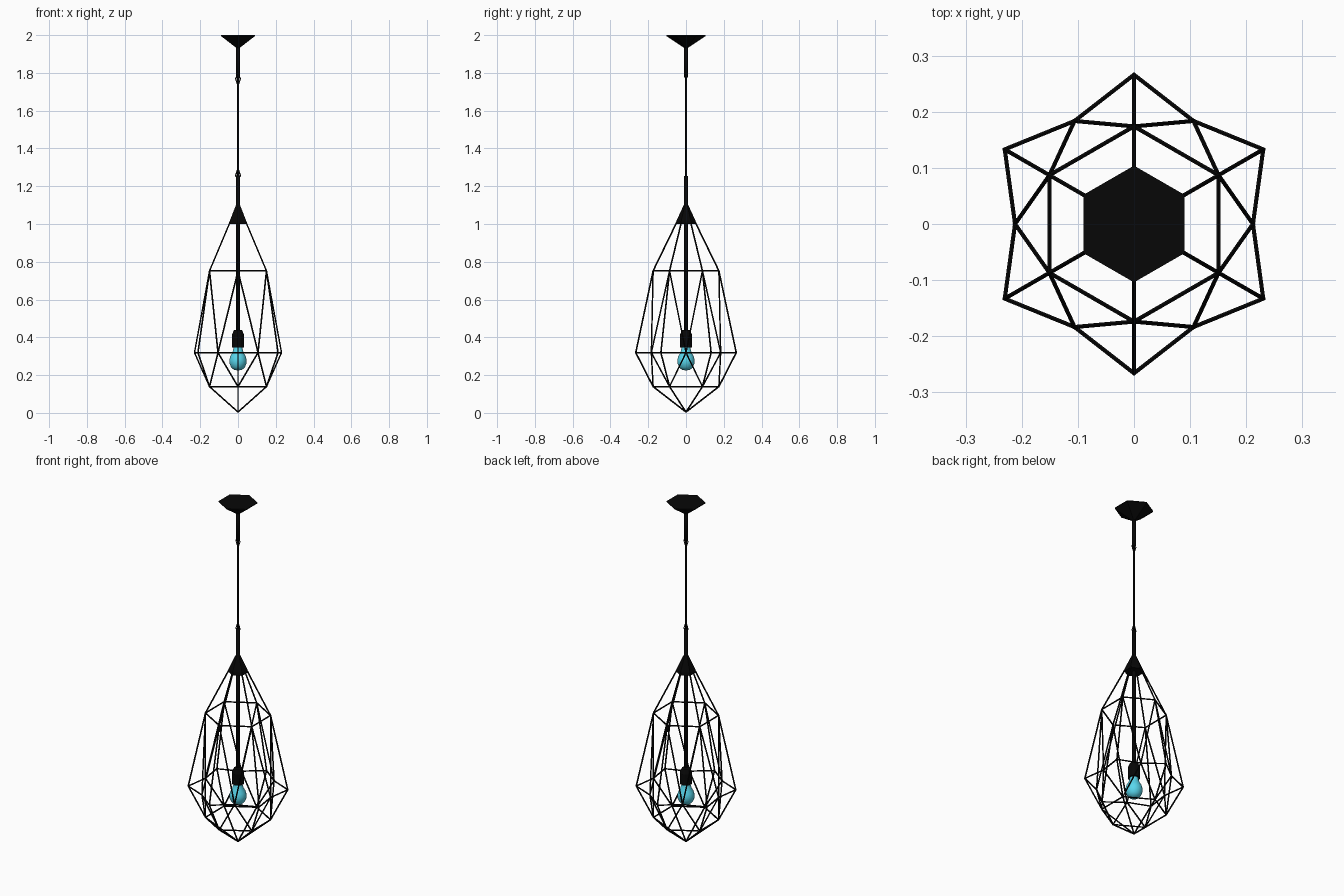
import bpy, bmesh, math
from mathutils import Vector, Matrix

if "Cube" in bpy.data.objects:
    bpy.data.objects.remove(bpy.data.objects["Cube"])

def material(name, rgb):
    m = bpy.data.materials.new(name)
    m.diffuse_color = (*rgb, 1)
    m.use_nodes = True
    m.node_tree.nodes["Principled BSDF"].inputs["Base Color"].default_value = m.diffuse_color
    return m

BLACK = material("black_metal", (0.002, 0.002, 0.002))
BLUE = material("blue_glass", (0.1, 0.68, 0.85))

def finish(name, bm, mat, smooth=False):
    bmesh.ops.recalc_face_normals(bm, faces=bm.faces)
    me = bpy.data.meshes.new(name)
    bm.to_mesh(me)
    bm.free()
    me.materials.append(mat)
    ob = bpy.data.objects.new(name, me)
    bpy.context.collection.objects.link(ob)
    for p in me.polygons:
        p.use_smooth = smooth
    return ob

def polar(r, deg, z):
    a = math.radians(deg)
    return Vector((r * math.cos(a), r * math.sin(a), z))

def lathe(name, profile, sides, mat, smooth=False):
    """Stack of rings from (radius, z) pairs, capped at both ends."""
    bm = bmesh.new()
    rings = [[bm.verts.new(polar(r, 30 + 360 * i / sides, z)) for i in range(sides)]
             for r, z in profile]
    for a, b in zip(rings, rings[1:]):
        for i in range(sides):
            j = (i + 1) % sides
            bm.faces.new((a[i], a[j], b[j], b[i]))
    bm.faces.new(rings[0])
    bm.faces.new(rings[-1])
    return finish(name, bm, mat, smooth)

def struts(name, edges, radius, sides=6):
    """Thin bars along point pairs with small balls at the joints."""
    bm = bmesh.new()
    joints = set()
    for p, q in edges:
        d = q - p
        m = Matrix.Translation((p + q) / 2) @ d.to_track_quat('Z', 'Y').to_matrix().to_4x4()
        bmesh.ops.create_cone(bm, cap_ends=True, segments=sides, radius1=radius,
                              radius2=radius, depth=d.length, matrix=m)
        joints |= {tuple(round(c, 5) for c in v) for v in (p, q)}
    for j in joints:
        bmesh.ops.create_icosphere(bm, subdivisions=1, radius=radius * 1.05,
                                   matrix=Matrix.Translation(j))
    return finish(name, bm, BLACK)

# Wire cage
top, bottom = Vector((0, 0, 1.11)), Vector((0, 0, 0.0045))
edges = []
for i in range(6):
    a = 30 + 60 * i
    up, up_next = polar(0.174, a, 0.752), polar(0.174, a + 60, 0.752)
    low, low_next = polar(0.174, a, 0.139), polar(0.174, a + 60, 0.139)
    outer = polar(0.266, a, 0.319)
    left, right = polar(0.212, a + 30, 0.319), polar(0.212, a - 30, 0.319)
    edges += [(top, up), (up, up_next), (low, low_next), (low, bottom),
              (outer, left), (outer, right)]
    for ring in (up, low):
        edges += [(ring, outer), (ring, left), (ring, right)]
struts("wire_cage", edges, 0.0042)

# Ceiling canopy, cage cap and rods
lathe("ceiling_canopy", [(0.01, 1.932), (0.104, 1.995), (0.104, 2.0)], 6, BLACK)
lathe("cage_cap", [(0.053, 1.0), (0.05, 1.018), (0.01, 1.105)], 6, BLACK)
lathe("upper_rod", [(0.01, 1.775), (0.01, 1.95)], 12, BLACK, True)
lathe("lower_rod", [(0.01, 0.42), (0.01, 1.255)], 12, BLACK, True)

# Hanging cable, running through triangular end loops, with crimps
lathe("cable", [(0.0045, 1.25), (0.0045, 1.775)], 8, BLACK, True)
for name, z, s in (("upper_loop", 1.775, -1), ("lower_loop", 1.25, 1)):
    pts = [Vector((x, 0, z + s * h)) for x, h in ((-0.014, 0.003), (0, 0.045), (0.014, 0.003))]
    struts(name, [(pts[i], pts[(i + 1) % 3]) for i in range(3)], 0.003)
    lathe(name + "_crimp", sorted([(0.0055, z + s * 0.042), (0.0055, z + s * 0.07)],
                                  key=lambda p: p[1]), 8, BLACK)

# Lamp socket and bulb
lathe("socket", [(0.033, 0.347), (0.033, 0.412), (0.022, 0.437), (0.01, 0.44)], 12, BLACK)
lathe("bulb", [(0.022, 0.36), (0.023, 0.342), (0.03, 0.319), (0.041, 0.299), (0.046, 0.28),
               (0.045, 0.262), (0.037, 0.242), (0.023, 0.229), (0.006, 0.225)], 20, BLUE, True)
